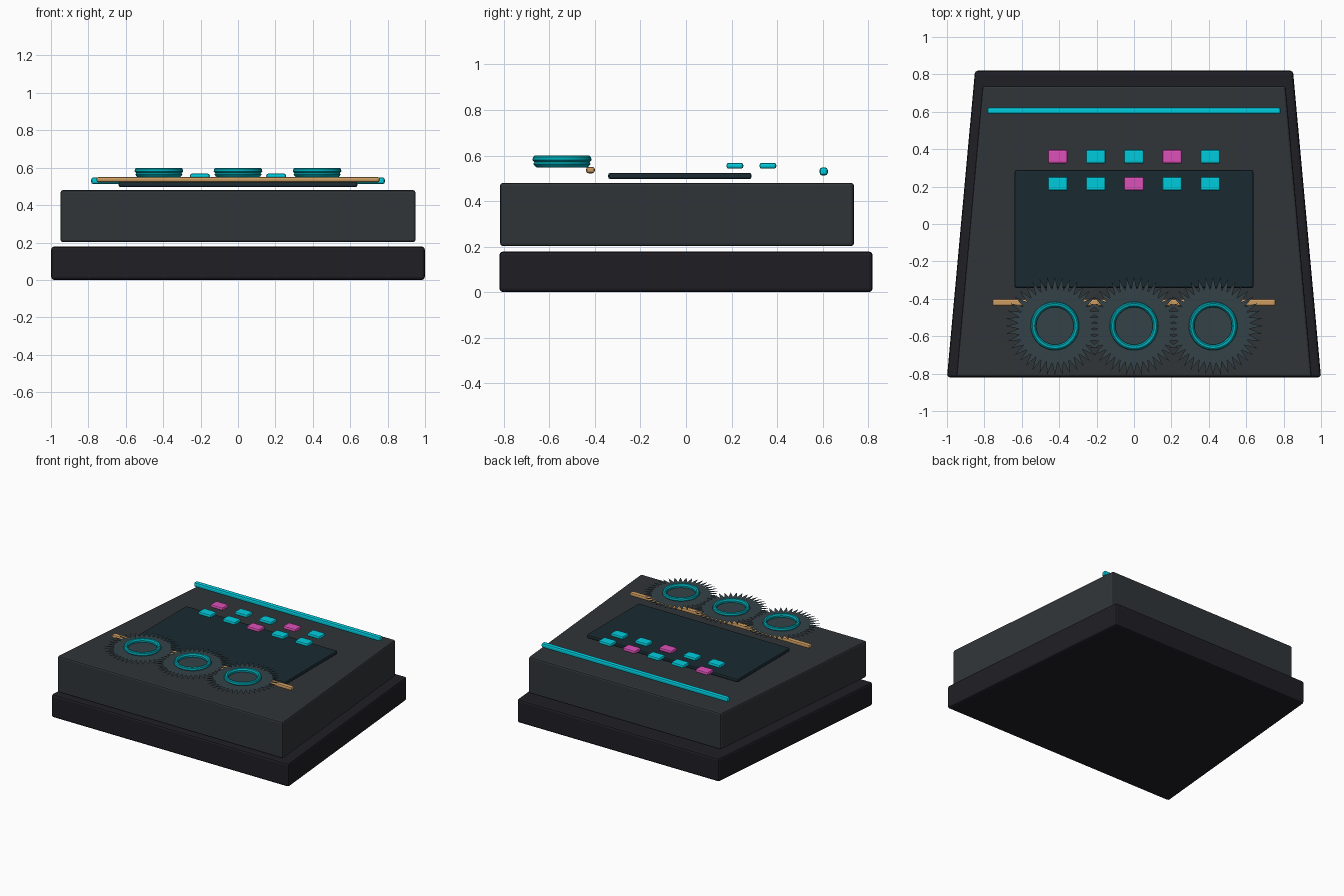
import bpy, bmesh
from math import cos, sin, pi

if "Cube" in bpy.data.objects:
    bpy.data.objects.remove(bpy.data.objects["Cube"])


def material(name, rgb):
    m = bpy.data.materials.new(name)
    m.diffuse_color = (*rgb, 1)
    m.use_nodes = True
    m.node_tree.nodes["Principled BSDF"].inputs["Base Color"].default_value = m.diffuse_color
    return m


BASE = material("base_black", (0.014, 0.013, 0.018))
BODY = material("body_grey", (0.030, 0.035, 0.040))
SCREEN = material("screen_teal", (0.010, 0.023, 0.030))
DISC = material("gear_slate", (0.035, 0.055, 0.065))
CYAN = material("cyan", (0.0, 0.60, 0.72))
RING = material("ring_teal", (0.0, 0.40, 0.46))
PINK = material("magenta", (0.72, 0.08, 0.48))
BRASS = material("brass", (0.60, 0.33, 0.12))


def finish(bm, name, mat, bevel=0, segments=2):
    bmesh.ops.recalc_face_normals(bm, faces=bm.faces)
    me = bpy.data.meshes.new(name)
    bm.to_mesh(me)
    bm.free()
    ob = bpy.data.objects.new(name, me)
    bpy.context.collection.objects.link(ob)
    me.materials.append(mat)
    if bevel:
        mod = ob.modifiers.new("bevel", "BEVEL")
        mod.width = bevel
        mod.segments = segments
    return ob


def slab(name, mat, x_front, x_back, y0, y1, z0, z1, bevel, segments=2, cx=0):
    """Trapezoid slab: half width x_front at y0 and x_back at y1."""
    bm = bmesh.new()
    foot = [(-x_front, y0), (x_front, y0), (x_back, y1), (-x_back, y1)]
    face = bm.faces.new([bm.verts.new((x + cx, y, z0)) for x, y in foot])
    new = bmesh.ops.extrude_face_region(bm, geom=[face])["geom"]
    bmesh.ops.translate(bm, vec=(0, 0, z1 - z0),
                        verts=[v for v in new if isinstance(v, bmesh.types.BMVert)])
    return finish(bm, name, mat, bevel, segments)


def gear_disc(name, cx, cy, z, r_in, r_out, teeth):
    """Paper-thin disc with pointed teeth."""
    bm = bmesh.new()
    centre = bm.verts.new((cx, cy, z))
    rim = []
    for i in range(teeth * 2):
        a = pi * i / teeth
        r = r_in if i % 2 else r_out
        rim.append(bm.verts.new((cx + r * cos(a), cy + r * sin(a), z)))
    for i, v in enumerate(rim):
        bm.faces.new((centre, v, rim[(i + 1) % len(rim)]))
    return finish(bm, name, DISC)


def lathe_ring(name, cx, cy, profile, mat, n=48):
    """Closed (radius, z) profile turned around a vertical axis."""
    bm = bmesh.new()
    loops = [[bm.verts.new((cx + r * cos(2 * pi * i / n), cy + r * sin(2 * pi * i / n), z))
              for r, z in profile] for i in range(n)]
    k = len(profile)
    for i in range(n):
        a, b = loops[i], loops[(i + 1) % n]
        for j in range(k):
            bm.faces.new((a[j], b[j], b[(j + 1) % k], a[(j + 1) % k]))
    return finish(bm, name, mat)


# Housing: base tray and floating upper body
slab("base", BASE, 1.0, 0.85, -0.82, 0.82, 0.0, 0.178, 0.015)
slab("body", BODY, 0.95, 0.81, -0.817, 0.738, 0.202, 0.48, 0.012)

# Screen panel
slab("screen", SCREEN, 0.638, 0.638, -0.342, 0.288, 0.496, 0.524, 0.01)

# Light strip at the back and brass rail at the front
slab("light_strip", CYAN, 0.785, 0.785, 0.587, 0.623, 0.512, 0.548, 0.012)
slab("front_rail", BRASS, 0.757, 0.757, -0.439, -0.401, 0.522, 0.55, 0.01)

# Two rows of pad buttons
for row, (y, pinks) in enumerate([(0.215, (2,)), (0.36, (0, 3))]):
    for col in range(5):
        slab(f"button_{row}_{col}", PINK if col in pinks else CYAN, 0.053, 0.053,
             y - 0.037, y + 0.037, 0.542, 0.568, 0.01, cx=(col - 2) * 0.204)

# Three dials: toothed disc with a stepped ring on it
ring_profile = [(0.100, 0.562), (0.104, 0.550), (0.112, 0.548), (0.119, 0.554),
                (0.126, 0.563), (0.121, 0.571), (0.130, 0.580), (0.127, 0.594),
                (0.120, 0.599), (0.108, 0.597), (0.100, 0.586)]
for i in range(3):
    x = (i - 1) * 0.423
    gear_disc(f"dial_disc_{i}", x, -0.545, 0.573, 0.195, 0.265, 40)
    ring = lathe_ring(f"dial_ring_{i}", x, -0.545, ring_profile, RING)
    bpy.ops.object.select_all(action="DESELECT")
    ring.select_set(True)
    bpy.context.view_layer.objects.active = ring
    bpy.ops.object.shade_smooth_by_angle()
